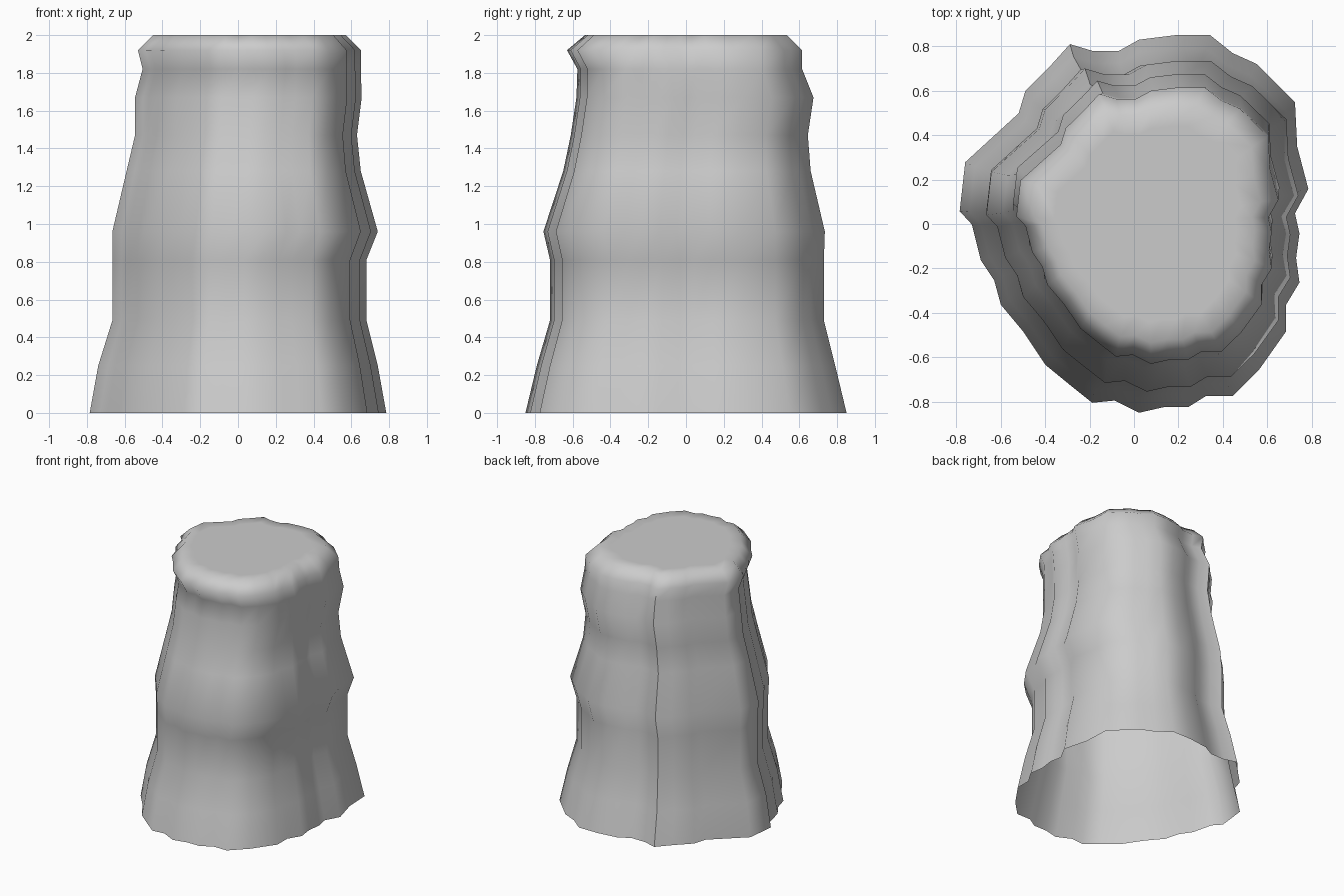
import bpy, bmesh

# Wavy footprint of the stump, counter-clockwise seen from above
outline = [(.78, .16), (.73, .35), (.72, .55), (.55, .72), (.44, .77), (.34, .85), (.18, .85),
           (.02, .83), (-.07, .78), (-.19, .78), (-.29, .81), (-.38, .71), (-.49, .60),
           (-.52, .50), (-.76, .28), (-.785, .06), (-.73, 0), (-.69, -.16), (-.63, -.25),
           (-.60, -.36), (-.50, -.48), (-.40, -.63), (-.29, -.72), (-.19, -.80), (-.09, -.79),
           (.02, -.845), (.13, -.82), (.24, -.82), (.32, -.77), (.44, -.77), (.56, -.65),
           (.68, -.48), (.68, -.36), (.74, -.26), (.725, -.15), (.74, -.04), (.72, .05)]
SEAM = 10  # crisp vertical ridge at the back

# Ring levels: z, then left, right, front and back extents
levels = [(0, -.785, .785, -.85, .85), (.25, -.74, .74, -.79, .79),
          (.49, -.665, .68, -.72, .73), (.81, -.665, .68, -.72, .73),
          (.96, -.665, .74, -.755, .735), (1.28, -.59, .65, -.65, .66),
          (1.47, -.545, .63, -.61, .645), (1.67, -.545, .655, -.58, .675),
          (1.82, -.505, .65, -.575, .615), (1.92, -.53, .65, -.63, .615),
          (2, -.45, .57, -.535, .535), (2, -.36, .48, -.44, .44)]

x0, x1 = min(p[0] for p in outline), max(p[0] for p in outline)
y0, y1 = min(p[1] for p in outline), max(p[1] for p in outline)


def fit(v, a, b, lo, hi):
    return lo + (v - a) / (b - a) * (hi - lo)


# Stump: lofted bark wall, open underneath, closed by a flat cut top
bm = bmesh.new()
rings = [[bm.verts.new((fit(x, x0, x1, l, r), fit(y, y0, y1, f, b), z)) for x, y in outline]
         for z, l, r, f, b in levels]
n = len(outline)
for low, high in zip(rings, rings[1:]):
    for i in range(n):
        j = (i + 1) % n
        bm.faces.new((low[i], low[j], high[j], high[i]))
bm.faces.new(rings[-1])
for face in bm.faces:
    face.smooth = True
for low, high in zip(rings[:9], rings[1:10]):
    bm.edges.get((low[SEAM], high[SEAM])).smooth = False

mesh = bpy.data.meshes.new("tree_stump")
bm.to_mesh(mesh)
bm.free()
stump = bpy.data.objects.new("tree_stump", mesh)
bpy.context.collection.objects.link(stump)
